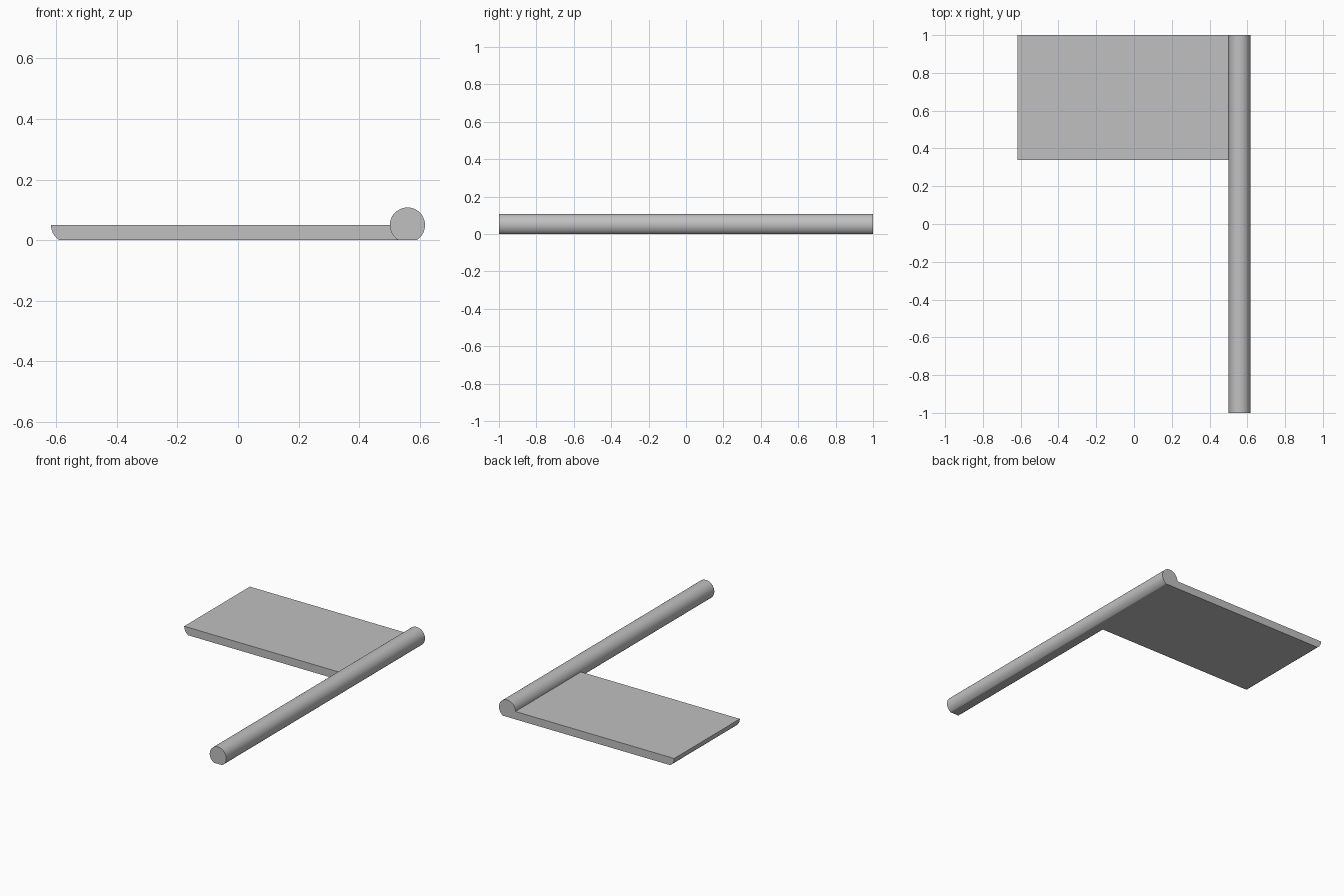
import bpy, bmesh, math

cube = bpy.data.objects.get("Cube")
if cube:
    bpy.data.objects.remove(cube, do_unlink=True)

R, CZ = 0.058, 0.05          # rod radius and height of its axis
ROD_X, TIP_X = 0.559, -0.559  # arc centres of the rod and of the panel's free edge
CUT = math.asin(CZ / R)      # angle at which the circle meets the ground

grey = bpy.data.materials.new("plain grey")
grey.use_nodes = True
colour = (0.53, 0.53, 0.53, 1)
grey.diffuse_color = colour
grey.node_tree.nodes["Principled BSDF"].inputs["Base Color"].default_value = colour


def arc(cx, start, end, steps):
    angles = [start + (end - start) * i / steps for i in range(steps + 1)]
    return [(cx + R * math.cos(a), max(0, CZ + R * math.sin(a))) for a in angles]


def extrude_profile(name, points, y0, y1):
    bm = bmesh.new()
    face = bm.faces.new([bm.verts.new((x, y0, z)) for x, z in points])
    result = bmesh.ops.extrude_face_region(bm, geom=[face], use_keep_orig=True)
    moved = [g for g in result["geom"] if isinstance(g, bmesh.types.BMVert)]
    bmesh.ops.translate(bm, verts=moved, vec=(0, y1 - y0, 0))
    bmesh.ops.recalc_face_normals(bm, faces=bm.faces)
    mesh = bpy.data.meshes.new(name)
    bm.to_mesh(mesh)
    bm.free()
    mesh.materials.append(grey)
    obj = bpy.data.objects.new(name, mesh)
    bpy.context.collection.objects.link(obj)
    bpy.context.view_layer.objects.active = obj
    obj.select_set(True)
    bpy.ops.object.shade_smooth_by_angle(angle=math.radians(25))
    obj.select_set(False)


# Long round rod with a flat underside
extrude_profile("rod", arc(ROD_X, -CUT, math.pi + CUT, 64), -1, 1)

# Flat panel: rounded free edge, and a matching edge that hugs the rod
free_edge = arc(TIP_X, math.pi, math.pi + CUT, 12)
rod_edge = arc(ROD_X, math.pi + CUT, math.pi, 12)
extrude_profile("panel", free_edge + rod_edge, 0.34, 1)
